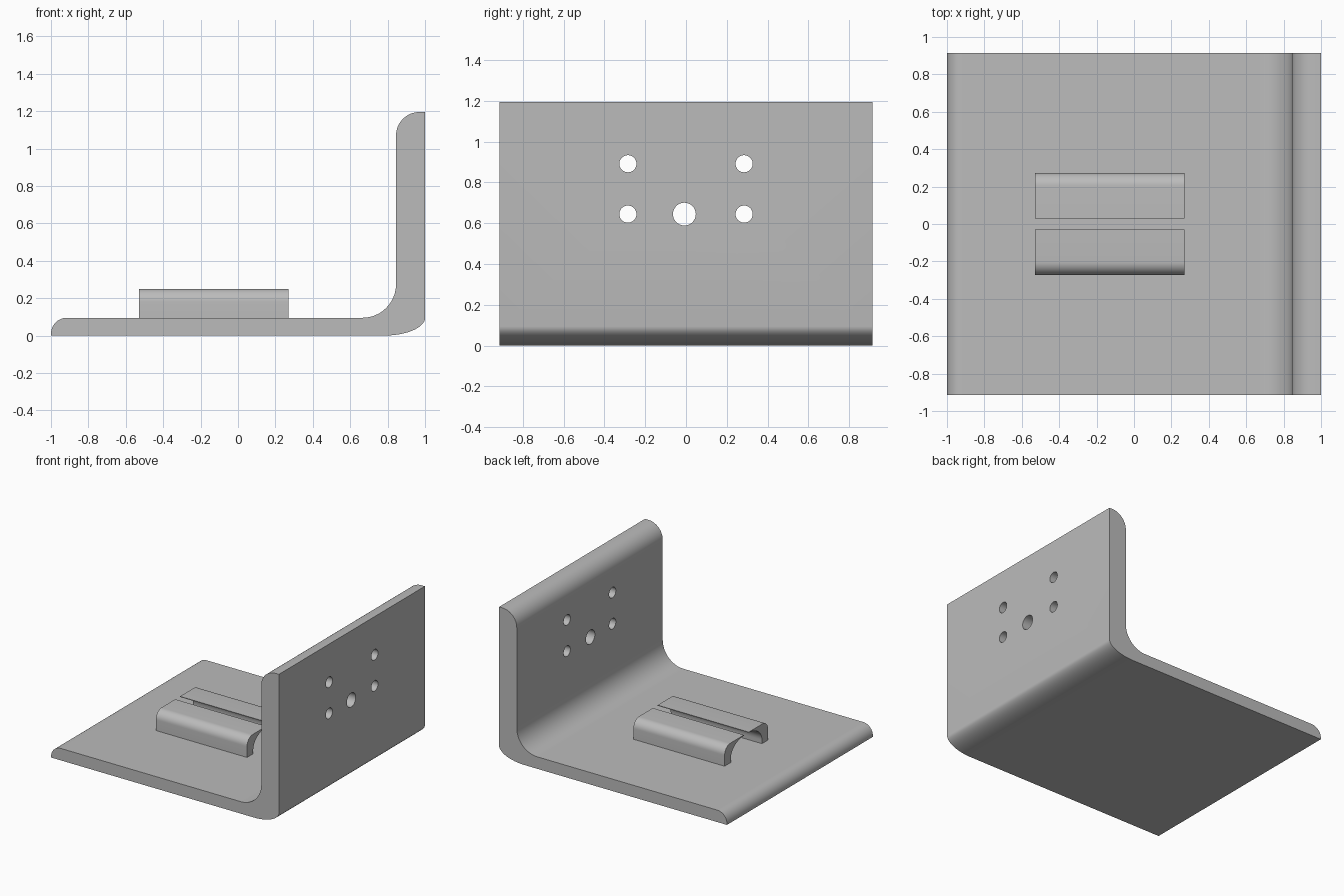
import bpy, bmesh, math

if "Cube" in bpy.data.objects:
    bpy.data.objects.remove(bpy.data.objects["Cube"])

grey = bpy.data.materials.new("light grey")
grey.diffuse_color = (0.5, 0.5, 0.5, 1)
grey.use_nodes = True
grey.node_tree.nodes["Principled BSDF"].inputs["Base Color"].default_value = grey.diffuse_color


def arc(cx, cz, rx, rz, a0, a1, n=12):
    """Points on an elliptical arc, angles in degrees."""
    return [(cx + rx * math.cos(math.radians(a0 + (a1 - a0) * i / n)),
             cz + rz * math.sin(math.radians(a0 + (a1 - a0) * i / n)))
            for i in range(n + 1)]


def extrude(name, points, vector):
    """Close a list of 3D points into a face and extrude it to a solid."""
    bm = bmesh.new()
    face = bm.faces.new([bm.verts.new(p) for p in points])
    out = bmesh.ops.extrude_face_region(bm, geom=[face])
    verts = [v for v in out["geom"] if isinstance(v, bmesh.types.BMVert)]
    bmesh.ops.translate(bm, vec=vector, verts=verts)
    bmesh.ops.recalc_face_normals(bm, faces=bm.faces)
    mesh = bpy.data.meshes.new(name)
    bm.to_mesh(mesh)
    bm.free()
    obj = bpy.data.objects.new(name, mesh)
    bpy.context.collection.objects.link(obj)
    mesh.materials.append(grey)
    return obj


def smooth(obj):
    bpy.ops.object.select_all(action='DESELECT')
    obj.select_set(True)
    bpy.context.view_layer.objects.active = obj
    bpy.ops.object.shade_smooth_by_angle(angle=math.radians(30))


# L-shaped bracket: base plate, outer bend, wall, rounded top, inner fillet, rounded lip
profile = ([(-1, 0)]
           + arc(0.78, 0.095, 0.22, 0.095, -90, 0, 16)
           + [(1, 1.195)]
           + arc(0.97, 1.07, 0.125, 0.125, 90, 180)
           + arc(0.665, 0.275, 0.18, 0.18, 0, -90)
           + arc(-0.915, 0.01, 0.085, 0.085, 90, 180))
bracket = extrude("bracket", [(x, -0.915, z) for x, z in profile], (0, 1.83, 0))

# Bolt holes and the larger centre hole through the wall
holes = [(y, z, 0.042) for y in (-0.285, 0.285) for z in (0.645, 0.892)]
holes.append((-0.008, 0.645, 0.056))
for y, z, r in holes:
    ring = arc(y, z, r, r, 0, 360, 32)[:-1]
    cutter = extrude("hole_cutter", [(0.7, a, b) for a, b in ring], (0.5, 0, 0))
    cutter.hide_render = True
    mod = bracket.modifiers.new("hole", 'BOOLEAN')
    mod.operation = 'DIFFERENCE'
    mod.solver = 'EXACT'
    mod.object = cutter
    bpy.context.view_layer.objects.active = bracket
    bpy.ops.object.modifier_apply(modifier=mod.name)
    bpy.data.objects.remove(cutter)
smooth(bracket)

# Pair of hooked rails facing each other across a narrow slot
hook = ([(0.195, 0.09), (0.273, 0.09)]
        + arc(0.203, 0.18, 0.07, 0.07, 0, 90, 10)
        + [(0.03, 0.25)]
        + arc(0.03, 0.125, 0.165, 0.12, 90, 0))
for side, name in ((1, "back_rail"), (-1, "front_rail")):
    rail = extrude(name, [(-0.53, side * y, z) for y, z in hook], (0.8, 0, 0))
    smooth(rail)
